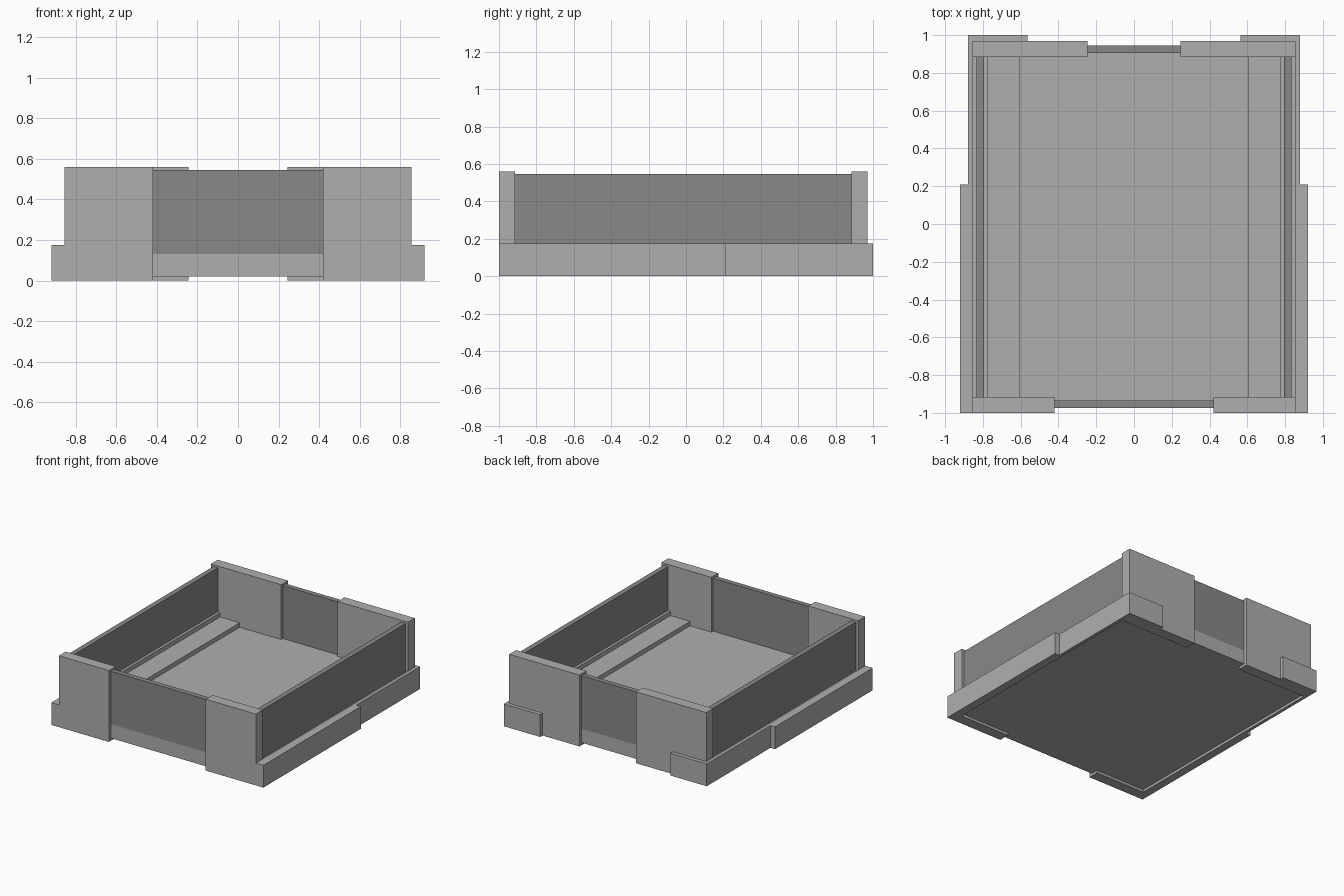
import bpy

if "Cube" in bpy.data.objects:
    bpy.data.objects.remove(bpy.data.objects["Cube"])


def material(name, value):
    m = bpy.data.materials.new(name)
    m.diffuse_color = (value, value, value, 1)
    m.use_nodes = True
    m.node_tree.nodes["Principled BSDF"].inputs["Base Color"].default_value = m.diffuse_color
    return m


LIGHT = material("light grey", 0.43)
DARK = material("dark grey", 0.25)


def box(name, x, y, z, mat=LIGHT):
    """Box between the low and high limits on each axis."""
    verts = [(a, b, c) for a in x for b in y for c in z]
    faces = [(0, 1, 3, 2), (4, 6, 7, 5), (0, 4, 5, 1),
             (2, 3, 7, 6), (0, 2, 6, 4), (1, 5, 7, 3)]
    mesh = bpy.data.meshes.new(name)
    mesh.from_pydata(verts, [], faces)
    mesh.materials.append(mat)
    ob = bpy.data.objects.new(name, mesh)
    bpy.context.collection.objects.link(ob)
    return ob


def pair(name, x, y, z, mat=LIGHT):
    """The same box on the right and on the left."""
    box("right_" + name, x, y, z, mat)
    box("left_" + name, (-x[1], -x[0]), y, z, mat)


RAIL_TOP, FLOOR_TOP, PANEL_TOP, POST_TOP = 0.175, 0.13, 0.545, 0.56

# Floor slab, raised slightly off the ground
box("floor", (-0.855, 0.855), (-0.975, 0.945), (0.02, FLOOR_TOP))

# Stepped strips along both inner sides
pair("floor_strip", (0.605, 0.855), (-0.915, 0.885), (FLOOR_TOP, 0.165))
pair("wall_lip", (0.775, 0.795), (-0.915, 0.885), (0.165, 0.20))

# Thin dark wall panels
pair("side_panel", (0.795, 0.835), (-0.93, 0.90), (0.165, PANEL_TOP), DARK)
box("front_panel", (-0.43, 0.43), (-0.975, -0.935), (FLOOR_TOP, PANEL_TOP), DARK)
box("back_panel", (-0.26, 0.26), (0.905, 0.945), (FLOOR_TOP, PANEL_TOP), DARK)

# Thick corner walls
pair("front_corner", (0.42, 0.855), (-1.0, -0.915), (0, POST_TOP))
pair("back_corner", (0.245, 0.855), (0.885, 0.97), (0, POST_TOP))

# Outer side rails, wider at the front, wrapping round the back
pair("front_rail", (0.855, 0.92), (-1.0, 0.21), (0, RAIL_TOP))
pair("rear_rail", (0.855, 0.88), (0.21, 1.0), (0, RAIL_TOP))
pair("back_foot", (0.565, 0.855), (0.97, 1.0), (0, RAIL_TOP))
